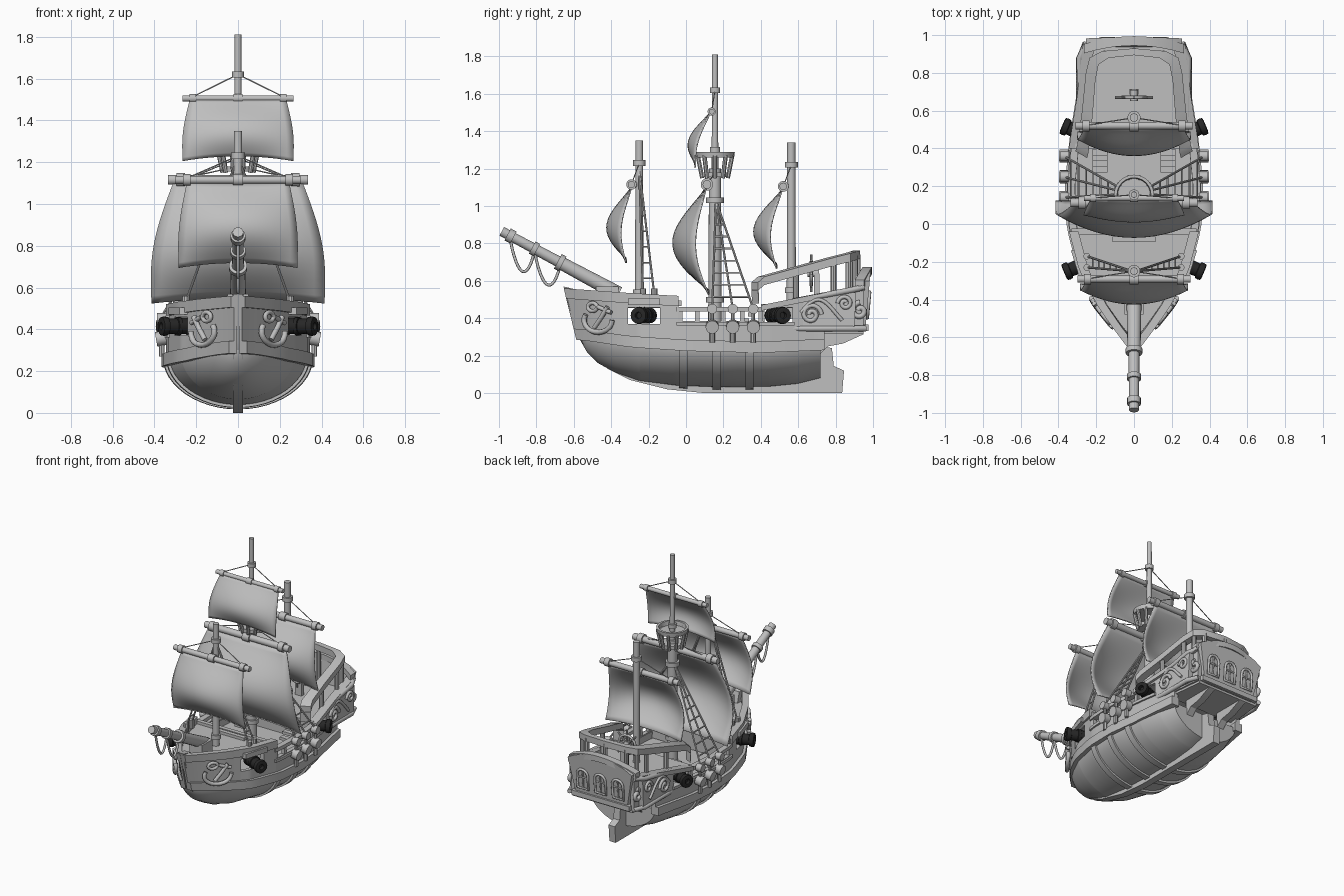
import bpy, bmesh, math
from mathutils import Vector

cube = bpy.data.objects.get("Cube")
if cube:
    bpy.data.objects.remove(cube, do_unlink=True)


def material(name, value):
    m = bpy.data.materials.new(name)
    m.use_nodes = True
    color = (value, value, value, 1)
    m.diffuse_color = color
    m.node_tree.nodes["Principled BSDF"].inputs["Base Color"].default_value = color
    return m


GREY, BLACK = material("light grey", .52), material("black iron", .02)
SIDES = (("left", 1), ("right", -1))


def link(name, data, mat=GREY):
    ob = bpy.data.objects.new(name, data)
    bpy.context.collection.objects.link(ob)
    data.materials.append(mat)
    return ob


def mesh(name, verts, faces, mat=GREY):
    bm = bmesh.new()
    vs = [bm.verts.new(v) for v in verts]
    for f in faces:
        bm.faces.new([vs[i] for i in f])
    bmesh.ops.recalc_face_normals(bm, faces=bm.faces)
    me = bpy.data.meshes.new(name)
    bm.to_mesh(me)
    bm.free()
    return link(name, me, mat)


def loft(name, rings, mat=GREY):
    n = len(rings[0])
    faces = [(a * n + i, a * n + (i + 1) % n, (a + 1) * n + (i + 1) % n, (a + 1) * n + i)
             for a in range(len(rings) - 1) for i in range(n)]
    faces += [tuple(range(n)), tuple(range((len(rings) - 1) * n, len(rings) * n))]
    return mesh(name, [p for r in rings for p in r], faces, mat)


def slab(name, pts, vec):
    pts = [Vector(p) for p in pts]
    return loft(name, [pts, [p + Vector(vec) for p in pts]])


def box(name, c, s):
    x, y, z = c
    a, b, d = (v / 2 for v in s)
    return slab(name, [(x - a, y - b, z - d), (x + a, y - b, z - d), (x + a, y + b, z - d),
                       (x - a, y + b, z - d)], (0, 0, 2 * d))


def lathe(name, p0, p1, profile, mat=GREY, n=16):
    # profile holds (fraction along the axis, radius)
    p0, p1 = Vector(p0), Vector(p1)
    q = (p1 - p0).to_track_quat('Z', 'Y')
    rings = [[p0.lerp(p1, t) + q @ Vector((r * math.cos(k * math.tau / n), r * math.sin(k * math.tau / n), 0))
              for k in range(n)] for t, r in profile]
    return loft(name, rings, mat)


def rod(name, p0, p1, r, n=16):
    return lathe(name, p0, p1, [(0, r), (1, r)], GREY, n)


def rope(name, pts, r, closed=False):
    cu = bpy.data.curves.new(name, 'CURVE')
    cu.dimensions, cu.bevel_depth, cu.bevel_resolution, cu.use_fill_caps = '3D', r, 2, True
    sp = cu.splines.new('POLY')
    sp.points.add(len(pts) - 1)
    for p, co in zip(sp.points, pts):
        p.co = (*co, 1)
    sp.use_cyclic_u = closed
    return link(name, cu)


def at(table, y):
    if y <= table[0][0]:
        return table[0][1]
    for (a, u), (b, v) in zip(table, table[1:]):
        if y <= b:
            return u + (v - u) * (y - a) / (b - a)
    return table[-1][1]


# Hull shape tables: position along the ship against width or height
WIDTH = [(-.6, .02), (-.5, .11), (-.4, .19), (-.25, .275), (-.02, .335), (.2, .345), (.45, .32), (.7, .28), (.97, .25)]
BELLY = [(-.57, .015), (-.53, .08), (-.47, .14), (-.38, .2), (-.25, .27), (-.05, .325), (.2, .345), (.45, .33), (.6, .3), (.72, .26)]
BOTTOM = [(-.57, .29), (-.53, .22), (-.47, .16), (-.38, .11), (-.25, .065), (-.05, .04), (.2, .03), (.45, .035), (.6, .05), (.72, .08)]
WALE = [(-.58, .345), (-.3, .305), (0, .285), (.4, .275), (.75, .29)]
FORE = [(-.6, .56), (-.3, .535), (-.05, .52)]
AFT = [(.4, .47), (.6, .51), (.95, .58)]


def rake(y, z):
    return y - (z - .34) * .27 * max(0, (-.3 - y) / .33)


def span(a, b, n=12):
    return [a + (b - a) * i / n for i in range(n + 1)]


def wall(name, ys, low, high, off=0, t=.03):
    for side, s in SIDES:
        rings = []
        for y in ys:
            o = at(WIDTH, y) + off
            i = max(o - t, .004)
            zb, zt = low(y), high(y)
            rings.append([(s * x, rake(y, z), z) for x, z in ((o, zb), (o, zt), (i, zt), (i, zb))])
        loft(name + "_" + side, rings)


def hull_ring(y, off=0, n=24):
    w, zb, zt = at(BELLY, y) + off, at(BOTTOM, y) - off, at(WALE, y) - .03
    ring = []
    for k in range(n + 1):
        c, s = math.cos(math.pi * k / n), math.sin(math.pi * k / n)
        ring.append((c * w, y, zt - (zt - zb) * abs(s) ** 1.1))
    return ring


# Lower hull with its ribs, keel, stem and rudder
loft("lower_hull", [hull_ring(y) for y in sorted({y for y, _ in BELLY} | set(span(-.5, .7, 14)))])
for i, y in enumerate((-.015, .165, .34)):
    loft(f"hull_rib_{i}", [hull_ring(y - .022, .014), hull_ring(y + .022, .014)])
keel = [(-.655, .57), (-.59, .34), (-.55, .26), (-.5, .2), (-.42, .13), (-.3, .07), (-.1, .02), (.1, 0), (.835, 0), (.845, .12),
        (.79, .145), (.78, .24), (.7, .26), (.7, .1), (0, .08), (-.3, .12), (-.5, .3), (-.57, .55)]
slab("keel_and_rudder", [(-.025, y, z) for y, z in keel], (.05, 0, 0))

# Bulwarks, wale and rails, leaving open gun ports
wale = lambda y: at(WALE, y)
below_wale = lambda y: wale(y) - .01
sill = lambda y: .37
lintel = lambda y: .458
fore_top = lambda y: at(FORE, y) - .02
aft_top = lambda y: at(AFT, y)
wall("wale", span(-.6, .74, 20), lambda y: wale(y) - .06, wale, .022, .06)
wall("bow_bulwark", span(-.6, -.31), below_wale, fore_top)
wall("fore_port_sill", span(-.31, -.14), below_wale, sill)
wall("fore_port_lintel", span(-.31, -.14), lintel, fore_top)
wall("fore_bulwark", span(-.14, -.04), below_wale, fore_top)
wall("fore_rail", span(-.6, -.04), lambda y: at(FORE, y) - .055, lambda y: at(FORE, y), .014, .05)
wall("waist_bulwark", span(-.05, .42), below_wale, lambda y: .385)
wall("waist_ledge", span(-.05, .58), lambda y: .36, lambda y: .38, .012, .045)
wall("waist_rail", span(-.05, .42), lambda y: .435, lambda y: .46, .008, .04)
wall("aft_port_sill", span(.41, .57), below_wale, sill)
wall("aft_port_lintel", span(.4, .57), lintel, aft_top)
wall("stern_bulwark", span(.57, .74), below_wale, aft_top)
wall("stern_upper_wall", span(.72, .95), lambda y: .33, aft_top)
wall("stern_rail", span(.4, .95), lambda y: aft_top(y) - .03, aft_top, .018, .06)
for side, s in SIDES:
    for i, y in enumerate((-.03, .06, .2, .3, .4)):
        box(f"waist_post_{side}_{i}", (s * (at(WIDTH, y) - .015), y, .41), (.025, .025, .06))


def deck(name, a, b, z, t=.02):
    ys = span(a, b)
    edge = [(at(WIDTH, y) - .012, rake(y, z), z) for y in ys]
    slab(name, edge + [(-x, y, h) for x, y, h in reversed(edge)], (0, 0, -t))


deck("fore_deck", -.58, -.04, .475)
deck("main_deck", -.32, .6, .33)
deck("quarter_deck", .4, .94, .475)
deck("stern_floor", .68, .95, .35, .035)
box("fore_bulkhead", (0, -.05, .4), (.64, .02, .13))
box("quarter_bulkhead", (0, .41, .4), (.62, .02, .15))
box("fore_deck_beam", (0, -.04, .48), (.66, .03, .03))
box("hatch", (0, -.08, .48), (.23, .03, .03))
for side, s in SIDES:
    for i in range(4):
        box(f"stair_{side}_{i}", (s * .18, .29 + i * .03, .36 + i * .03), (.08, .035, .02))

# Stern transom with arched windows
lean = lambda z: .925 + (z - .35) * .09
outline = [(-.2, .33), (.2, .33), (.255, .6)] + [(x, .67 - .07 * (x / .265) ** 2) for x in (.2, .13, .06, 0, -.06, -.13, -.2)] + [(-.255, .6)]
slab("transom", [(x, lean(z), z) for x, z in outline], (0, .035, 0))
arc = [(-.265 + .053 * i, .675 - .07 * (i / 5 - 1) ** 2) for i in range(11)]
bow = lambda x: .04 - (x / .265) ** 2 * .035
loft("transom_top_beam", [[(x, lean(z) + bow(x) + d, h) for d, h in ((-.05, z), (0, z), (0, z - .04), (-.05, z - .04))]
                          for x, z in arc])
box("transom_sill", (0, .94, .35), (.46, .07, .035))


def arch(cx, cz, w, h):
    return [(cx - w, cz - h), (cx + w, cz - h)] + [
        (cx + w * math.cos(a), cz + h * .4 + w * math.sin(a)) for a in span(0, math.pi, 8)]


for i, cx in enumerate((-.14, 0, .14)):
    frame = [(x, lean(z) + .04, z) for x, z in arch(cx, .47, .042, .07)]
    rope(f"window_frame_{i}", frame, .009, True)
    rope(f"window_bar_{i}", [(cx, lean(z) + .037, z) for z in (.4, .54)], .006)
    rope(f"window_crossbar_{i}", [(cx + d, lean(.48) + .037, .48) for d in (-.04, .04)], .006)


def spiral(y, z, r, start, turns, x):
    return [(x, y + r * (1 - t * .8) * math.cos(start + turns * math.tau * t),
             z + r * (1 - t * .8) * math.sin(start + turns * math.tau * t)) for t in span(0, 1, 24)]


for side, s in SIDES:
    # Stern brackets and carved side galleries
    slab("stern_bracket_" + side, [(s * .13 - .025, y, z) for y, z in
         ((.71, .2), (.76, .25), (.84, .265), (.95, .315), (.95, .34), (.71, .34))], (.05, 0, 0))
    slab("gallery_" + side, [(s * .23, y, z) for y, z in
         ((.58, .34), (.9, .34), (.91, .54), (.76, .52), (.59, .48))], (s * .062, 0, 0))
    rope("gallery_lower_trim_" + side, [(s * x, y, .345) for x, y in ((.285, .57), (.288, .88), (.255, .96))], .016)
    rope("gallery_upper_trim_" + side, [(s * x, y, z) for x, y, z in ((.285, .57, .49), (.288, .88, .55), (.255, .95, .565))], .016)
    rope("gallery_scroll_" + side, spiral(.67, .42, .055, 0, 1.5, s * .296), .012)
    rope("gallery_small_scroll_" + side, spiral(.85, .48, .04, math.pi, -1.4, s * .296), .011)
    rope("gallery_wave_" + side, [(s * .296, .615 + .22 * t, .43 + .07 * math.sin(t * math.pi * 1.2)) for t in span(0, 1, 12)], .01)
    rope("stern_wing_" + side, spiral(.93, .44, .045, math.pi / 2, 1.2, s * .26), .014)

    # Bow anchors lying on the planking
    skin = lambda y, z: (s * (at(WIDTH, y + .03) + .016), y, z)
    rope("anchor_shank_" + side, [skin(-.42, .46), skin(-.45, .41), skin(-.49, .35)], .013)
    rope("anchor_arms_" + side, [skin(-.47 + .075 * math.cos(a), .39 + .065 * math.sin(a)) for a in span(math.pi * .85, math.pi * 2)], .014)
    rope("anchor_stock_" + side, [skin(-.47, .46), skin(-.4, .43)], .012)
    rope("anchor_curl_" + side, [skin(-.5 + .025 * math.cos(a), .46 + .022 * math.sin(a)) for a in span(0, math.tau)], .011)

    # Cannons and their hoods
    barrel = [(0, .015), (.04, .028), (.1, .028), (.12, .042), (.24, .044), (.26, .038), (.45, .038), (.46, .044),
              (.56, .044), (.57, .038), (.8, .036), (.82, .044), (.9, .047), (.98, .044), (1, .03), (.99, .018), (.85, .018)]
    lathe("fore_cannon_" + side, (s * .2, -.185, .415), (s * .37, -.257, .415), barrel, BLACK)
    lathe("aft_cannon_" + side, (s * .21, .45, .415), (s * .38, .522, .415), barrel, BLACK)
    slab("cannon_hood_" + side, [(s * (at(WIDTH, y) + d), y, .47) for y, d in ((-.31, 0), (-.14, 0), (-.14, .03), (-.31, .04))], (0, 0, .035))

    # Deadeyes, shrouds and ratlines
    feet = [(s * .372, y, .45) for y in (.14, .25, .36)]
    top = (s * .02, .16, 1.03)
    for i, (x, y, z) in enumerate(feet):
        rod(f"lower_deadeye_{side}_{i}", (s * .345, y, .36), (s * .392, y, .352), .035)
        rod(f"upper_deadeye_{side}_{i}", (s * .345, y, z), (s * .388, y, z), .027)
        rod(f"deadeye_link_{side}_{i}", (s * .365, y, .32), (s * .365, y, z), .01, 8)
        rod(f"chain_plate_{side}_{i}", (s * .365, y, .27), (s * .365, y, .33), .014, 8)
        rod(f"main_shroud_{side}_{i}", (x, y, z), top, .006, 8)
    for k in range(1, 8):
        rope(f"main_ratline_{side}_{k}", [Vector(f).lerp(Vector(top), k / 9) for f in feet], .005)
    fore_feet = [(s * .25, y, .53) for y in (-.23, -.17)]
    for i, f in enumerate(fore_feet):
        rod(f"fore_shroud_{side}_{i}", f, (s * .01, -.25, 1.2), .006, 8)
        rod(f"fore_deadeye_{side}_{i}", (f[0], f[1], .5), (f[0], f[1], .56), .018, 10)
    for k in range(1, 6):
        rope(f"fore_ratline_{side}_{k}", [Vector(f).lerp(Vector((0, -.25, 1.2)), k / 8) for f in fore_feet], .004)

# Raised quarter rail running round the stern, with posts
half = [(.31, .39, .5), (.31, .385, .57), (.3, .42, .6), (.275, .6, .65), (.255, .8, .705), (.235, .88, .725), (.17, .915, .735)]
path = half + [(0, .93, .74)] + [(-x, y, z) for x, y, z in reversed(half)]
loft("quarter_rail", [[(x * k, y - (1 - k) * .18, z + d) for k, d in ((1, -.022), (1, .022), (.8, .022), (.8, -.022))]
                      for x, y, z in path])
for i, (x, y, z) in enumerate(path):
    if y > .5:
        rod(f"quarter_post_{i}", (x * .92, y - .012, .48), (x * .92, y - .012, z), .016, 8)

# Steering wheel
hub = Vector((0, .67, .64))
rope("wheel_rim", [hub + Vector((math.cos(a), 0, math.sin(a))) * .065 for a in span(0, math.tau, 24)[:-1]], .009, True)
for k in range(4):
    d = Vector((math.cos(k * math.pi / 4), 0, math.sin(k * math.pi / 4))) * .1
    rod(f"wheel_spoke_{k}", hub - d, hub + d, .007, 8)
rod("wheel_axle", hub - Vector((0, .02, 0)), hub + Vector((0, .04, 0)), .02)
box("wheel_stand", (0, .7, .55), (.05, .03, .18))


def sail(name, y0, y1, z0, z1, w0, w1, bulge):
    n = 16
    verts = []
    for v in span(0, 1, n):
        w = w0 + (w1 - w0) * math.sin(min(1, v * 1.3) * math.pi / 2)
        for u in span(-1, 1, n):
            verts.append((u * w, y0 + (y1 - y0) * v - bulge * math.sin(math.pi * v ** 1.15) * (1 - .65 * u * u),
                          z0 + (z1 - z0) * v + .025 * v * (1 - u * u)))
    m = n + 1
    ob = mesh(name, verts, [(i * m + j, i * m + j + 1, i * m + m + j + 1, i * m + m + j) for i in range(n) for j in range(n)])
    mod = ob.modifiers.new("thickness", 'SOLIDIFY')
    mod.thickness, mod.offset = .008, 0


def yard(name, y, z, w, r, mast_y, collar_z):
    e, k = r * 1.45, .06
    lathe(name, (-w, y, z), (w, y, z), [(0, r), (k, r), (k, e), (k * 2, e), (k * 2, r), (.46, r), (.46, e), (.54, e),
          (.54, r), (1 - k * 2, r), (1 - k * 2, e), (1 - k, e), (1 - k, r), (1, r)])
    rod(name + "_bracket", (0, y, z), (0, mast_y, z), r, 10)
    for side, s in SIDES:
        rod(f"{name}_lift_{side}", (s * w * .88, y, z), (0, mast_y, collar_z), .003, 8)


# Masts with collars
for name, y, foot, tip, r0, r1, collars in (
        ("fore_mast", -.25, .4, 1.35, .023, .02, (.54, 1.23)), ("main_mast", .155, .3, 1.2, .037, .032, (.5, 1.03)),
        ("main_topmast", .155, 1.15, 1.81, .018, .016, (1.3, 1.62)), ("mizzen_mast", .563, .4, 1.34, .025, .022, (.55, 1.22))):
    lathe(name, (0, y, foot), (0, y, tip), [(0, r0), (1, r1)])
    for i, z in enumerate(collars):
        rod(f"{name}_collar_{i}", (0, y, z - .015), (0, y, z + .015), r0 + .01)

# Yards and billowing sails
yard("fore_yard", -.292, 1.115, .3, .019, -.25, 1.23)
yard("main_yard", .112, 1.115, .335, .023, .155, 1.18)
yard("top_yard", .137, 1.505, .265, .015, .155, 1.62)
yard("mizzen_yard", .52, 1.105, .31, .02, .563, 1.22)
sail("fore_sail", -.292, -.32, 1.1, .695, .245, .285, .115)
sail("main_sail", .107, .122, 1.1, .525, .31, .415, .185)
sail("top_sail", .13, .05, 1.5, 1.205, .23, .266, .07)
sail("mizzen_sail", .515, .485, 1.09, .665, .255, .3, .135)

# Crow's nest
nest = lambda z: (0, .155, z)
rod("nest_floor", nest(1.155), nest(1.18), .075, 24)
lathe("nest_hoop", nest(1.26), nest(1.29), [(0, .086), (0, .102), (1, .106), (1, .09), (0, .086)], n=24)
for k in range(10):
    d = Vector((math.cos(k * math.tau / 10), math.sin(k * math.tau / 10), 0))
    rod(f"nest_stave_{k}", Vector(nest(1.15)) + d * .072, Vector(nest(1.27)) + d * .097, .012, 8)

# Bowsprit with bands, cradle and hanging ropes
butt, tip = Vector((0, -.36, .53)), Vector((0, -.985, .865))
bands = [(0, .04), (.48, .035), (.48, .044), (.52, .044), (.52, .029), (.7, .028), (.7, .037), (.74, .037), (.74, .027),
         (.9, .026), (.9, .036), (.95, .036), (.95, .026), (1, .026)]
lathe("bowsprit", butt, tip, bands)
box("bowsprit_cradle", (0, -.42, .52), (.1, .12, .1))
for i, (a, b) in enumerate(((.93, .72), (.72, .5))):
    p, q = butt.lerp(tip, a), butt.lerp(tip, b)
    rope(f"hanging_rope_{i}", [p.lerp(q, t) - Vector((0, 0, .155 * math.sin(t * math.pi) ** .7)) for t in span(0, 1, 16)], .008)

# Smooth shading with sharp edges kept
for ob in bpy.context.scene.objects:
    if ob.type == 'MESH':
        ob.select_set(True)
        bpy.context.view_layer.objects.active = ob
bpy.ops.object.shade_smooth_by_angle(angle=math.radians(32))
